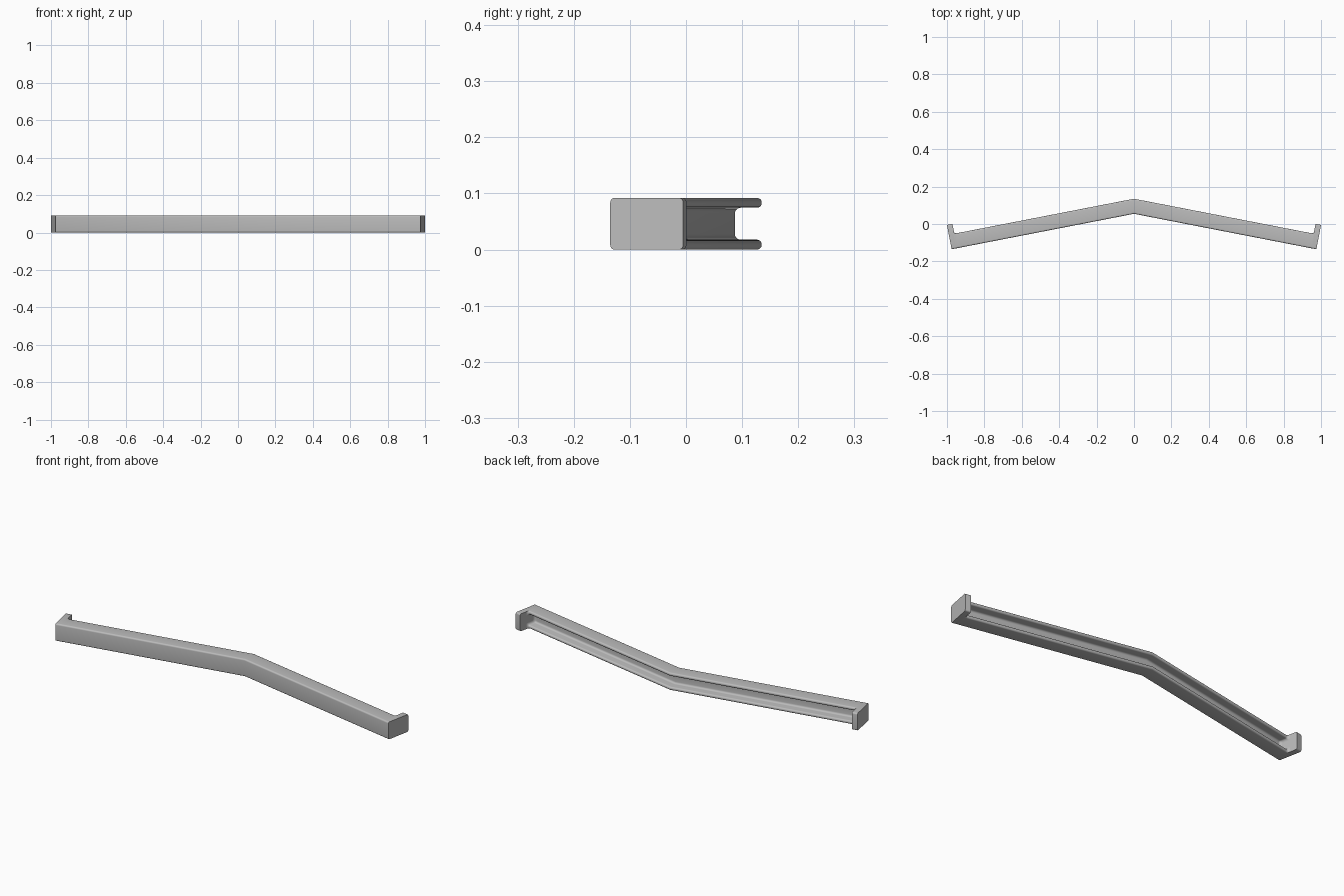
import bpy, bmesh, math
from mathutils import Vector

if "Cube" in bpy.data.objects:
    bpy.data.objects.remove(bpy.data.objects["Cube"])

A = math.radians(11)                       # sweep-back of each arm
U = Vector((math.cos(A), -math.sin(A)))    # along the arm
N = Vector((math.sin(A), math.cos(A)))     # depth, front to back
FRONT = Vector((0, 0.0545))                # front of the centre bend
H, DEPTH, WEB, FLANGE = 0.092, 0.079, 0.032, 0.0175
LENGTH, CAP, CAP_DEPTH, FILLET = 0.975 / math.cos(A), 0.03, 0.1325, 0.012

grey = bpy.data.materials.new("grey plastic")
grey.diffuse_color = (0.5, 0.5, 0.5, 1)
grey.use_nodes = True
grey.node_tree.nodes["Principled BSDF"].inputs["Base Color"].default_value = grey.diffuse_color


def rounded(corners, steps=5):
    """Round each (depth, height, radius) corner of a right-angled outline."""
    pts = []
    for i, (d, z, r) in enumerate(corners):
        p = Vector((d, z))
        a = (Vector(corners[i - 1][:2]) - p).normalized()
        b = (Vector(corners[(i + 1) % len(corners)][:2]) - p).normalized()
        c = p + (a + b) * r
        for k in range(steps + 1):
            t = k / steps * math.pi / 2
            pts.append(c - b * r * math.cos(t) - a * r * math.sin(t))
    return pts


def channel_profile(e):
    """C section; e thickens it where it blends into the end cap."""
    f, w, d, r = FLANGE + e, WEB + e, DEPTH + e, FLANGE * 0.47
    return rounded([(0, 0, 0.008), (d, 0, r), (d, f, r), (w, f, 0.01),
                    (w, H - f, 0.01), (d, H - f, r), (d, H, r), (0, H, 0.008)])


def sweep(name, stations, mitre=False, close_start=True):
    """Skin a run of profiles along the arm and mirror it to the other side."""
    bm = bmesh.new()
    rings = []
    for i, (s, prof) in enumerate(stations):
        ring = []
        for d, z in prof:
            along = -d * math.tan(A) if mitre and i == 0 else s
            p = FRONT + U * along + N * d
            ring.append(bm.verts.new((p.x, p.y, z)))
        rings.append(ring)
    for r0, r1 in zip(rings, rings[1:]):
        for j in range(len(r0)):
            k = (j + 1) % len(r0)
            bm.faces.new((r0[j], r0[k], r1[k], r1[j]))
    if close_start:
        bm.faces.new(rings[0])
    bm.faces.new(rings[-1])
    bmesh.ops.recalc_face_normals(bm, faces=bm.faces)
    # an open start can confuse the recalculation: the top must face up
    top = max(bm.faces, key=lambda f: f.calc_center_median().z)
    if top.normal.z < 0:
        bmesh.ops.reverse_faces(bm, faces=bm.faces)
    me = bpy.data.meshes.new(name)
    bm.to_mesh(me)
    bm.free()
    me.materials.append(grey)
    ob = bpy.data.objects.new(name, me)
    bpy.context.collection.objects.link(ob)
    mod = ob.modifiers.new("mirror", 'MIRROR')
    mod.use_axis[0] = True
    bpy.context.view_layer.objects.active = ob
    ob.select_set(True)
    bpy.ops.object.shade_smooth_by_angle(angle=math.radians(35))
    ob.select_set(False)
    return ob


# bent channel, flaring into a fillet at the end caps
inner = LENGTH - CAP
run = [(0, channel_profile(0))]
for k in range(7):
    t = k / 6 * math.pi / 2
    run.append((inner - FILLET + FILLET * math.sin(t),
                channel_profile(FILLET * (1 - math.cos(t)))))
run.append((inner + 0.005, channel_profile(FILLET)))
sweep("channel", run, mitre=True, close_start=False)

# end caps that stand out behind the channel as short hooks
cap = rounded([(0, 0, 0.008), (CAP_DEPTH, 0, 0.008),
               (CAP_DEPTH, H, 0.008), (0, H, 0.008)])
sweep("end_caps", [(inner, cap), (LENGTH, cap)])
